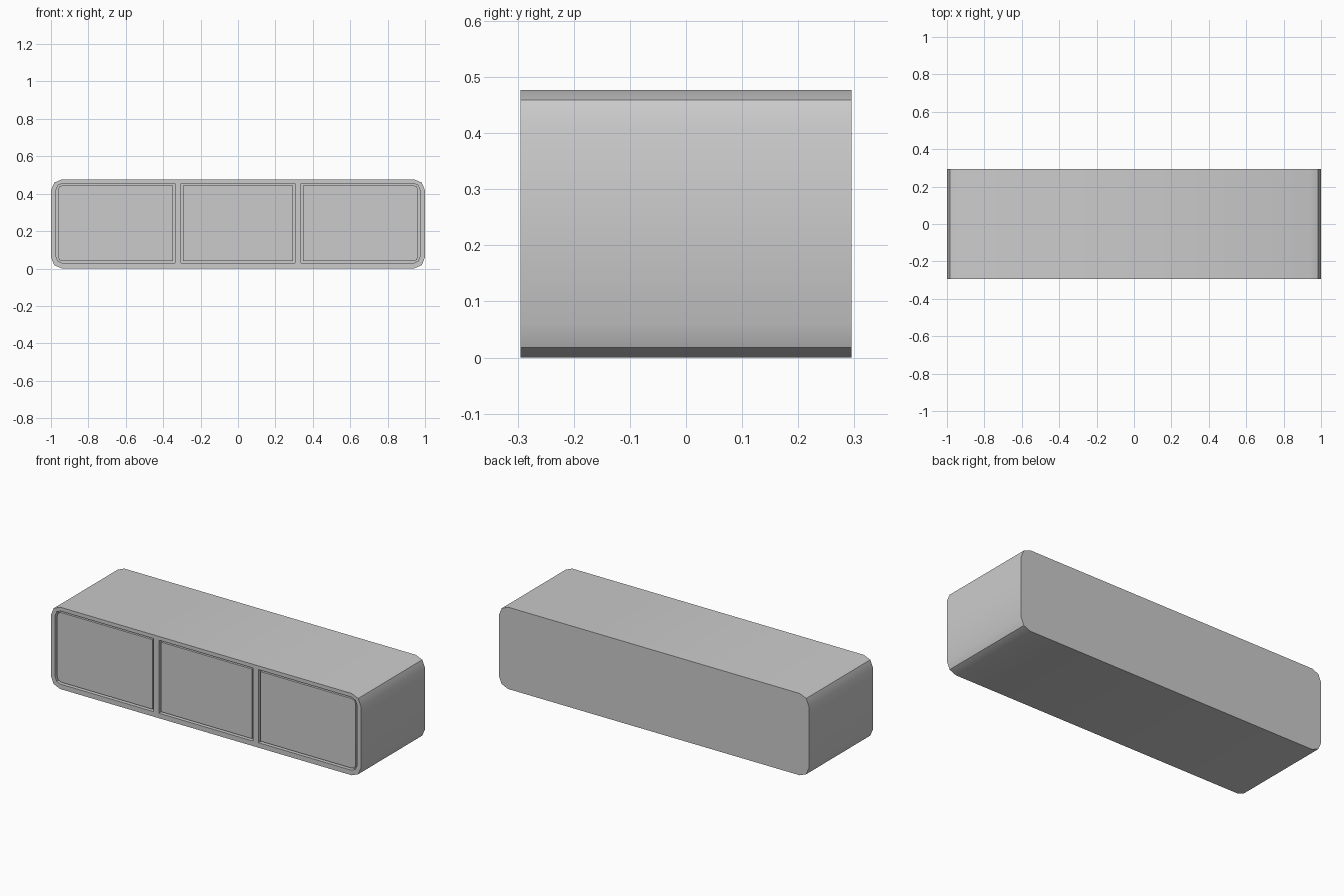
import bpy, bmesh
from math import sin, cos, pi

if "Cube" in bpy.data.objects:
    bpy.data.objects.remove(bpy.data.objects["Cube"])

FRONT, BACK, HEIGHT = -0.295, 0.295, 0.477


def slab(name, x0, x1, z0, z1, y0, y1, r_left, r_right, segs=2):
    """Rectangle in XZ with rounded left / right corners, extruded along Y."""
    corners = [(x1, z0, -1, 1, r_right, -pi / 2), (x1, z1, -1, -1, r_right, 0),
               (x0, z1, 1, -1, r_left, pi / 2), (x0, z0, 1, 1, r_left, pi)]
    bm = bmesh.new()
    verts = []
    for x, z, sx, sz, r, start in corners:
        for i in range(segs + 1 if r else 1):
            a = start + i * pi / 2 / segs
            px = x + sx * r + r * cos(a) if r else x
            pz = z + sz * r + r * sin(a) if r else z
            verts.append(bm.verts.new((px, y0, pz)))
    face = bm.faces.new(verts)
    ext = bmesh.ops.extrude_face_region(bm, geom=[face])
    moved = [v for v in ext["geom"] if isinstance(v, bmesh.types.BMVert)]
    bmesh.ops.translate(bm, verts=moved, vec=(0, y1 - y0, 0))
    bmesh.ops.recalc_face_normals(bm, faces=bm.faces)
    mesh = bpy.data.meshes.new(name)
    bm.to_mesh(mesh)
    bm.free()
    obj = bpy.data.objects.new(name, mesh)
    bpy.context.collection.objects.link(obj)
    return obj


def smooth(obj):
    bpy.ops.object.select_all(action='DESELECT')
    obj.select_set(True)
    bpy.context.view_layer.objects.active = obj
    bpy.ops.object.shade_smooth_by_angle(angle=pi / 6)


# Cabinet body with rounded long edges
body = slab("cabinet_body", -1, 1, 0, HEIGHT, FRONT, BACK, 0.06, 0.06)

# Three front bays: shallow recess cut in the body, door panel set inside
bays = [("left", -0.973, -0.338, 0.035, 0),
        ("middle", -0.304, 0.304, 0, 0),
        ("right", 0.338, 0.973, 0, 0.035)]
Z0, Z1, GAP = 0.029, 0.455, 0.010
for side, x0, x1, rl, rr in bays:
    cutter = slab(side + "_recess_cutter", x0, x1, Z0, Z1,
                  FRONT - 0.05, FRONT + 0.025, rl, rr)
    mod = body.modifiers.new(side + "_recess", 'BOOLEAN')
    mod.operation = 'DIFFERENCE'
    mod.solver = 'EXACT'
    mod.object = cutter
    bpy.context.view_layer.objects.active = body
    bpy.ops.object.modifier_apply(modifier=mod.name)
    bpy.data.objects.remove(cutter)

    door = slab(side + "_door", x0 + GAP, x1 - GAP, Z0 + GAP, Z1 - GAP,
                FRONT + 0.004, FRONT + 0.025,
                max(rl - GAP, 0), max(rr - GAP, 0))
    smooth(door)

smooth(body)
